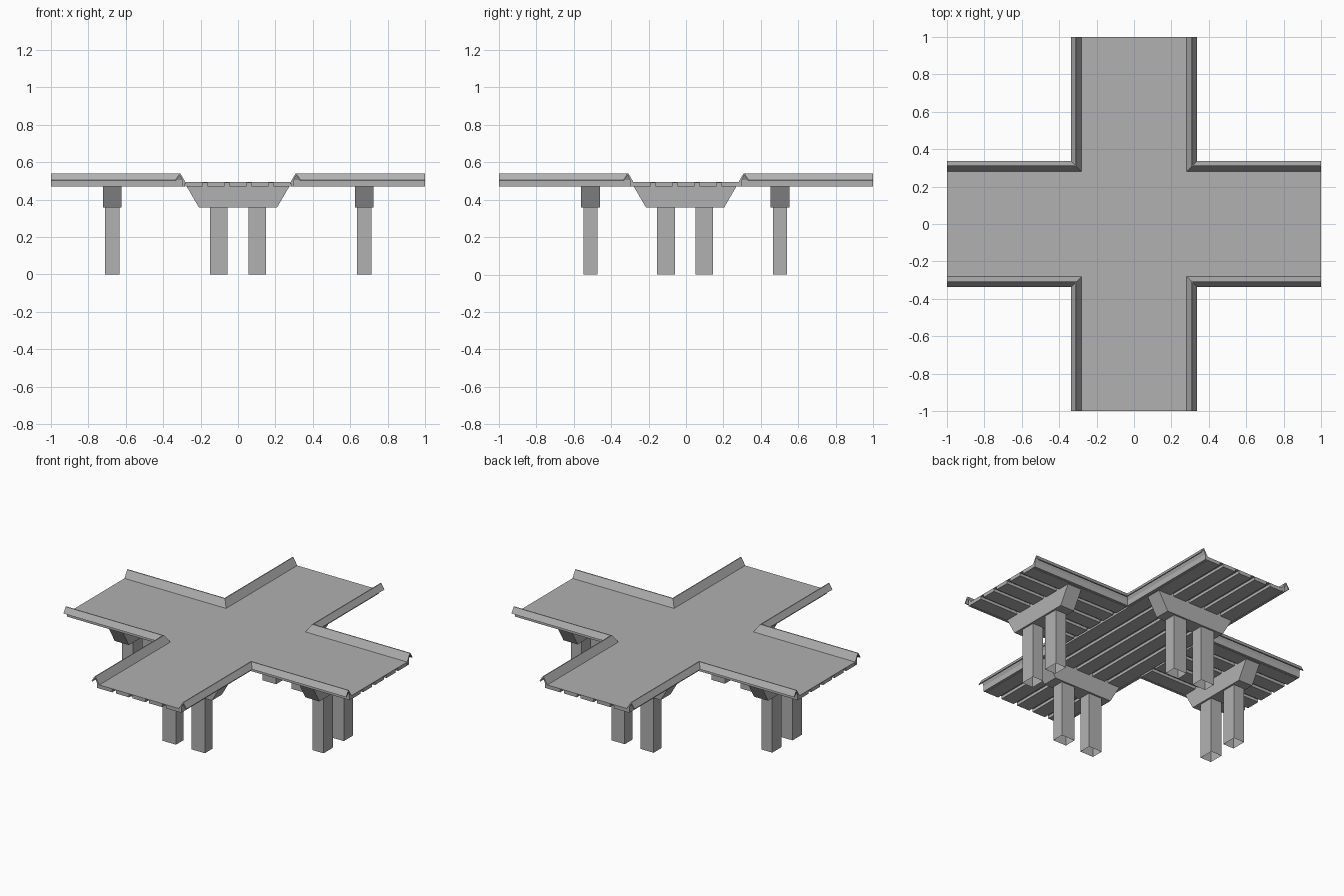
import bpy, bmesh
from mathutils import Matrix, Vector

if "Cube" in bpy.data.objects:
    bpy.data.objects.remove(bpy.data.objects["Cube"])

# Dark concrete grey shared by all parts
concrete = bpy.data.materials.new("concrete")
concrete.diffuse_color = (0.44, 0.44, 0.44, 1)
concrete.use_nodes = True
concrete.node_tree.nodes["Principled BSDF"].inputs["Base Color"].default_value = concrete.diffuse_color

def make(name, bm):
    bmesh.ops.remove_doubles(bm, verts=bm.verts, dist=1e-5)
    bmesh.ops.recalc_face_normals(bm, faces=bm.faces)
    me = bpy.data.meshes.new(name)
    bm.to_mesh(me)
    bm.free()
    me.materials.append(concrete)
    ob = bpy.data.objects.new(name, me)
    bpy.context.collection.objects.link(ob)
    return ob

def add_prism(bm, pts, vec):
    """Closed prism: polygon of 3D points pushed along a vector."""
    f = bm.faces.new([bm.verts.new(p) for p in pts])
    r = bmesh.ops.extrude_face_region(bm, geom=[f], use_keep_orig=True)
    bmesh.ops.translate(bm, vec=vec, verts=[v for v in r["geom"] if isinstance(v, bmesh.types.BMVert)])

def add_box(bm, x0, x1, y0, y1, z0, z1):
    add_prism(bm, [(x0, y0, z0), (x1, y0, z0), (x1, y1, z0), (x0, y1, z0)], (0, 0, z1 - z0))

# Cross-shaped road deck
W, TOP, LOW, BASE, CAP = 0.295, 0.494, 0.489, 0.471, 0.357
cross = [(-W, -1), (W, -1), (W, -W), (1, -W), (1, W), (W, W),
         (W, 1), (-W, 1), (-W, W), (-1, W), (-1, -W), (-W, -W)]
bm = bmesh.new()
add_prism(bm, [(x, y, LOW) for x, y in cross], (0, 0, TOP - LOW))
make("road_deck", bm)

# Girders under the deck: continuous along y, butting against them along x
bm = bmesh.new()
pitch = 2 * W / 5
for i in range(5):
    a, b = -W + i * pitch + 0.013, -W + (i + 1) * pitch - 0.013
    add_box(bm, a, b, -1, 1, BASE, LOW)
    add_box(bm, -1, -W, a, b, BASE, LOW)
    add_box(bm, W, 1, a, b, BASE, LOW)
make("deck_girders", bm)

# Mitred edge barriers: a ridge with an overhanging outer lip, one L-shaped run per corner
profile = [(0.281, 0.494), (0.308, 0.54), (0.314, 0.54), (0.336, 0.505),
           (0.330, 0.503), (0.311, 0.531), (0.299, 0.505), (0.299, 0.471), (0.284, 0.471)]
for sx, sy, tag in ((1, 1, "back_right"), (-1, 1, "back_left"),
                    (-1, -1, "front_left"), (1, -1, "front_right")):
    bm = bmesh.new()
    rings = [[bm.verts.new((sx * x, sy * y, z)) for x, y, z in ring] for ring in (
        [(d, 1, z) for d, z in profile],
        [(d, d, z) for d, z in profile],
        [(1, d, z) for d, z in profile])]
    n = len(profile)
    for r0, r1 in zip(rings, rings[1:]):
        for i in range(n):
            j = (i + 1) % n
            bm.faces.new((r0[i], r0[j], r1[j], r1[i]))
    bm.faces.new(rings[0])
    bm.faces.new(rings[-1])
    make("barrier_" + tag, bm)

# Piers: tapered cap beam on two hollow columns
def pier(tag, loc, along_y):
    rot = Matrix.Rotation(1.5707963, 4, 'Z') if along_y else Matrix()
    m = Matrix.Translation(Vector(loc)) @ rot
    bm = bmesh.new()
    add_prism(bm, [(-0.208, -0.05, CAP), (0.208, -0.05, CAP),
                   (0.285, -0.05, LOW), (-0.285, -0.05, LOW)], (0, 0.10, 0))
    bm.transform(m)
    make("pier_cap_" + tag, bm)
    for side, cx in (("a", -0.1025), ("b", 0.1025)):
        bm = bmesh.new()
        add_box(bm, cx - 0.0475, cx + 0.0475, -0.0385, 0.0385, 0, CAP)
        ends = [f for f in bm.faces if all(v.co.z < 0.001 for v in f.verts)]
        bmesh.ops.delete(bm, geom=ends, context='FACES_ONLY')
        bm.transform(m)
        make("column_%s_%s" % (tag, side), bm)

pier("front", (0, -0.51, 0), False)
pier("back", (0, 0.502, 0), False)
pier("left", (-0.673, -0.005, 0), True)
pier("right", (0.675, -0.005, 0), True)
